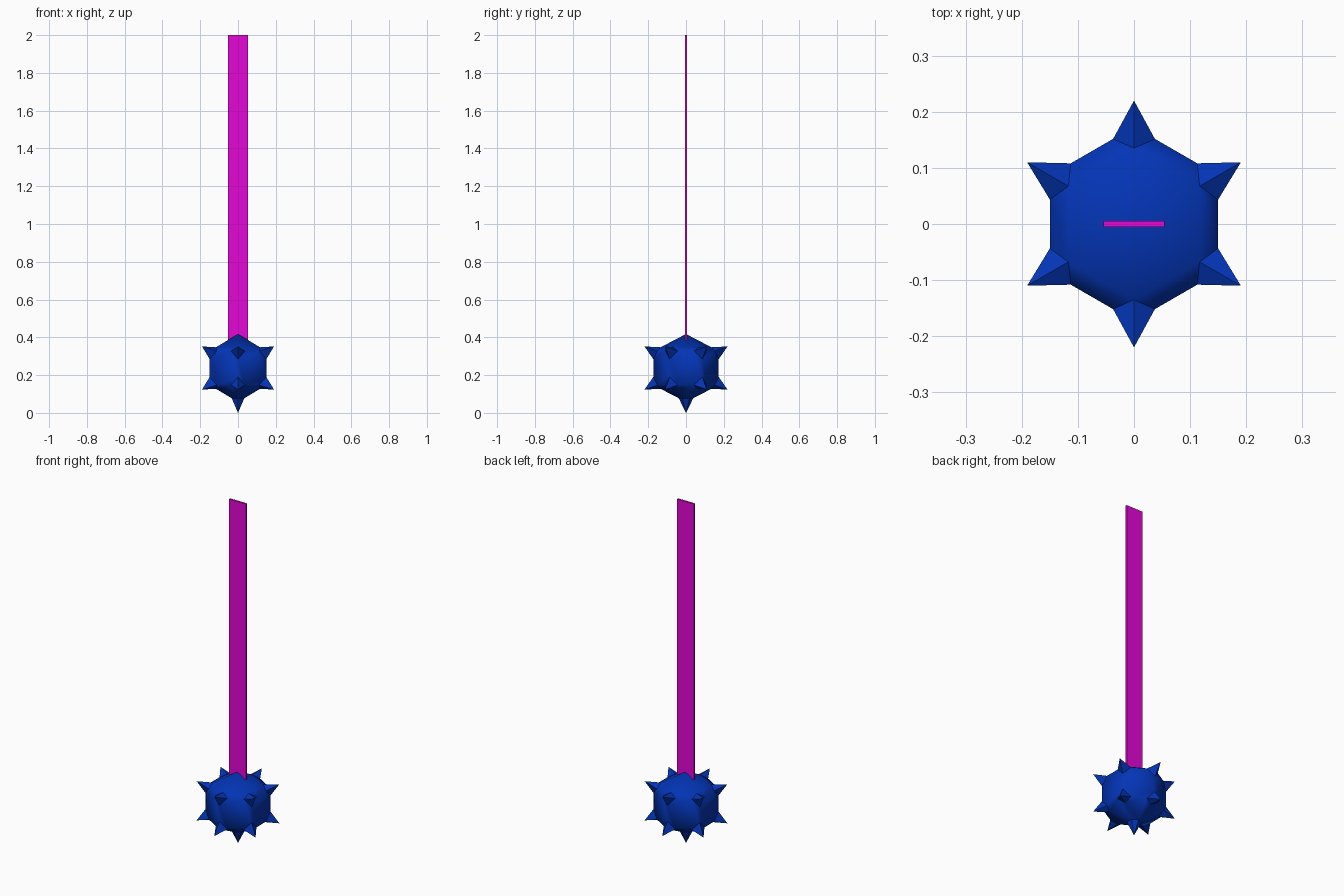
import bpy, bmesh
from mathutils import Matrix, Vector

cube = bpy.data.objects.get("Cube")
if cube:
    bpy.data.objects.remove(cube, do_unlink=True)


def material(name, rgb):
    m = bpy.data.materials.new(name)
    m.use_nodes = True
    m.diffuse_color = (*rgb, 1)
    m.node_tree.nodes["Principled BSDF"].inputs["Base Color"].default_value = (*rgb, 1)
    return m


def make_object(name, bm, mat):
    bmesh.ops.recalc_face_normals(bm, faces=bm.faces)
    mesh = bpy.data.meshes.new(name)
    bm.to_mesh(mesh)
    bm.free()
    mesh.materials.append(mat)
    ob = bpy.data.objects.new(name, mesh)
    bpy.context.collection.objects.link(ob)
    return ob


blue = material("deep blue", (0.001, 0.035, 0.47))
magenta = material("magenta", (0.78, 0.002, 0.68))

BALL_Z = 0.2375

# Spiked ball: six-sided smooth sphere, every corner but the top cut and drawn out to a point
bm = bmesh.new()
bmesh.ops.create_uvsphere(bm, u_segments=6, v_segments=3, radius=0.2,
                          matrix=Matrix.Diagonal((1, 1, 0.9, 1)))
corners = [v for v in bm.verts if v.co.z < 0.15]
tips = [v.co * (1.32 if v.co.z < -0.15 else 1.27) for v in corners]
cut = bmesh.ops.bevel(bm, geom=corners, offset=0.043, offset_type='OFFSET',
                      segments=1, profile=0.5, affect='VERTICES')
caps = [f for f in cut["faces"] if max(e.calc_length() for e in f.edges) < 0.09]
for f in bm.faces:
    f.smooth = f not in caps
for v in bmesh.ops.poke(bm, faces=caps)["verts"]:
    v.co = min(tips, key=lambda t: (t - v.co).length)
bmesh.ops.translate(bm, verts=bm.verts, vec=Vector((0, 0, BALL_Z)))
make_object("spiked_ball", bm, blue)

# Flat strap rising from inside the ball
bm = bmesh.new()
bottom, top = 0.3, 2.0
bmesh.ops.create_cube(bm, size=1, matrix=Matrix.Translation((0, 0, (bottom + top) / 2))
                      @ Matrix.Diagonal((0.108, 0.01, top - bottom, 1)))
make_object("strap", bm, magenta)
